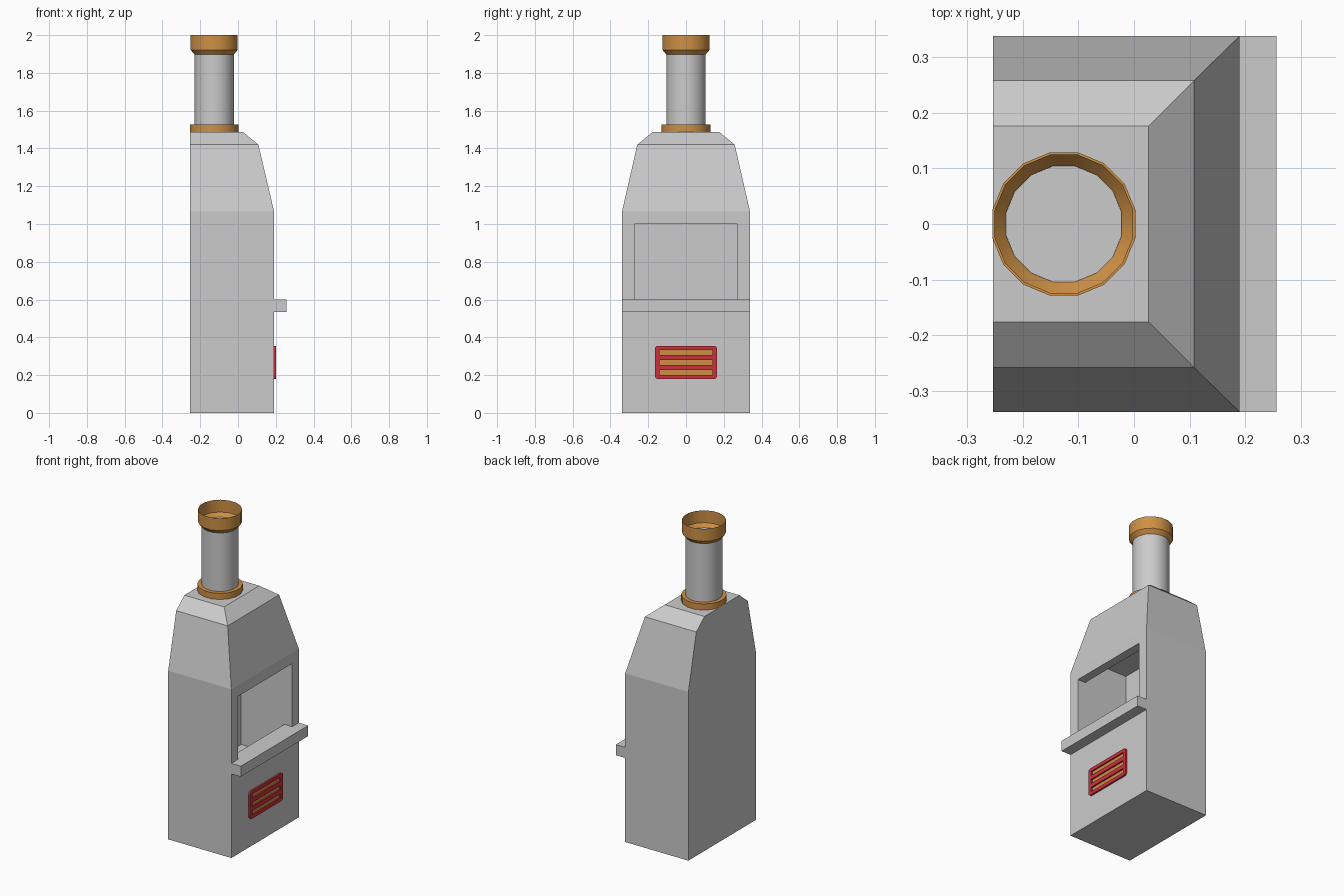
import bpy, bmesh, math

if "Cube" in bpy.data.objects:
    bpy.data.objects.remove(bpy.data.objects["Cube"])


def material(name, color):
    m = bpy.data.materials.new(name)
    m.diffuse_color = color
    m.use_nodes = True
    m.node_tree.nodes["Principled BSDF"].inputs["Base Color"].default_value = m.diffuse_color
    return m


COPPER = material("copper", (0.62, 0.28, 0.06, 1))
RED = material("red", (0.6, 0.03, 0.05, 1))


def finish(name, bm, mat=None):
    bmesh.ops.recalc_face_normals(bm, faces=bm.faces)
    me = bpy.data.meshes.new(name)
    bm.to_mesh(me)
    bm.free()
    ob = bpy.data.objects.new(name, me)
    bpy.context.collection.objects.link(ob)
    if mat:
        me.materials.append(mat)
    return ob


def loft(name, rings, mat=None, caps=(True, True)):
    """Skin a stack of equal-length point loops."""
    bm = bmesh.new()
    loops = [[bm.verts.new(p) for p in r] for r in rings]
    n = len(loops[0])
    for a, b in zip(loops, loops[1:]):
        for i in range(n):
            j = (i + 1) % n
            bm.faces.new((a[i], a[j], b[j], b[i]))
    for on, l in zip(caps, (loops[0], loops[-1])):
        if on:
            bm.faces.new(l)
    return finish(name, bm, mat)


def rect(x0, x1, w, z):
    return [(x0, -w, z), (x1, -w, z), (x1, w, z), (x0, w, z)]


def box(name, x0, x1, w, z0, z1, mat=None):
    return loft(name, [rect(x0, x1, w, z0), rect(x0, x1, w, z1)], mat)


def turned(name, profile, n, mat=None, caps=(True, True), smooth=None):
    """Round part on the chimney axis from (radius, height) pairs."""
    rings = [[(-0.126 + r * math.cos((i + 0.5) * math.tau / n),
               r * math.sin((i + 0.5) * math.tau / n), z) for i in range(n)]
             for r, z in profile]
    ob = loft(name, rings, mat, caps)
    if smooth:
        select(ob)
        bpy.ops.object.shade_smooth_by_angle(angle=math.radians(smooth))
    return ob


def select(ob):
    bpy.ops.object.select_all(action='DESELECT')
    bpy.context.view_layer.objects.active = ob
    ob.select_set(True)


def cut(ob, cutter):
    m = ob.modifiers.new("cut", 'BOOLEAN')
    m.operation = 'DIFFERENCE'
    m.solver = 'EXACT'
    m.object = cutter
    select(ob)
    bpy.ops.object.modifier_apply(modifier=m.name)
    bpy.data.objects.remove(cutter, do_unlink=True)


# Oven body: straight walls, tapered hood, chamfered top, flat back
BACK = -0.253
body = loft("oven_body", [rect(BACK, x, w, z) for x, w, z in
            ((0.19, 0.338, 0), (0.19, 0.338, 1.07),
             (0.108, 0.258, 1.42), (0.026, 0.176, 1.487))])

# Fire chamber and its mouth
cut(body, box("chamber_cutter", -0.17, 0.135, 0.275, 0.39, 1.155))
cut(body, box("mouth_cutter", 0.05, 0.4, 0.272, 0.6, 1.0))

# Shelf below the mouth
box("front_shelf", 0.188, 0.256, 0.338, 0.533, 0.6)

# Chimney with collar and open flared cap
turned("chimney_pipe", [(0.106, 1.48), (0.106, 1.9)], 16, smooth=40)
turned("chimney_collar", [(0.131, 1.487), (0.131, 1.526)], 16, COPPER, smooth=40)
turned("chimney_cap", [(0.106, 1.897), (0.127, 1.922), (0.127, 2.0)], 16,
       COPPER, caps=(False, False), smooth=30)

# Vent frame with rounded corners
R = 0.018
outline = []
for k, (sy, sz) in enumerate(((1, 1), (-1, 1), (-1, -1), (1, -1))):
    for s in range(4):
        a = (k + s / 3) * math.pi / 2
        outline.append((sy * (0.165 - R) + R * math.cos(a),
                        0.267 + sz * (0.088 - R) + R * math.sin(a)))
frame = loft("vent_frame", [[(x, y, z) for y, z in outline]
                            for x in (0.186, 0.201)], RED)

# Three slots with copper panels behind
for i in range(3):
    z = 0.214 + i * 0.053
    cut(frame, box("slot_cutter", 0.1, 0.3, 0.141, z - 0.0135, z + 0.0135))
    box("vent_panel", 0.187, 0.192, 0.141, z - 0.0135, z + 0.0135, COPPER)
